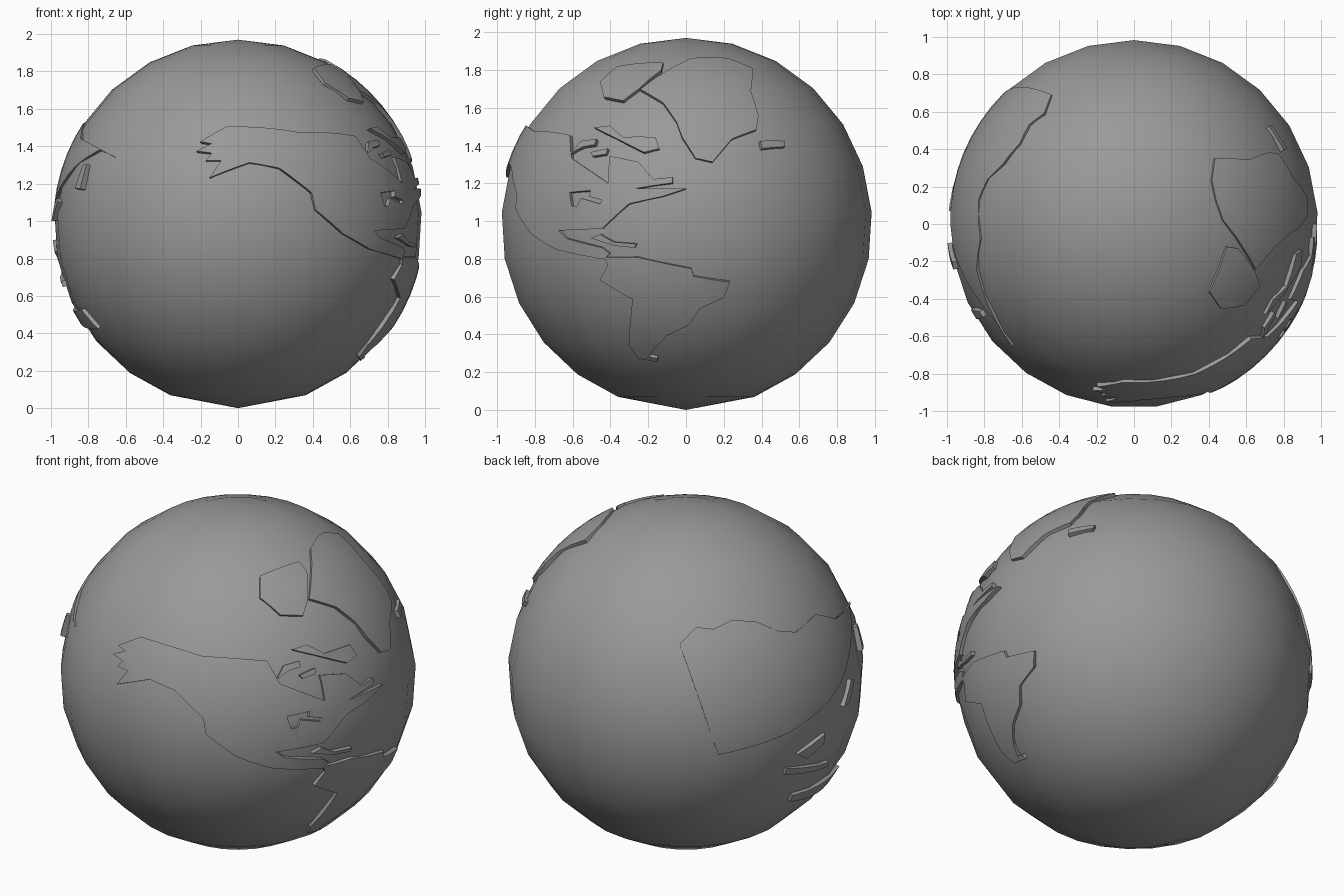
import bpy, bmesh, math, random
from mathutils import Vector, Matrix

random.seed(4)
RADIUS = 0.985
CENTRE = Vector((0, 0, RADIUS))
STEP = math.radians(14.4)

default_cube = bpy.data.objects.get("Cube")
if default_cube:
    bpy.data.objects.remove(default_cube, do_unlink=True)

grey = bpy.data.materials.new("plain_grey")
grey.use_nodes = True
grey.diffuse_color = (0.32, 0.32, 0.32, 1)
grey.node_tree.nodes["Principled BSDF"].inputs["Base Color"].default_value = grey.diffuse_color


def make_object(name, mesh):
    obj = bpy.data.objects.new(name, mesh)
    bpy.context.scene.collection.objects.link(obj)
    return obj


def mesh_from(bm, name):
    mesh = bpy.data.meshes.new(name)
    bm.to_mesh(mesh)
    bm.free()
    return mesh


def finish(obj):
    obj.data.materials.clear()
    obj.data.materials.append(grey)
    bpy.ops.object.select_all(action="DESELECT")
    obj.select_set(True)
    bpy.context.view_layer.objects.active = obj
    bpy.ops.object.shade_smooth_by_angle(angle=math.radians(30))


# Outline helpers: hundredths of a unit, each lifted onto the ball from one side
def lift(a, b):
    return math.sqrt(max(0.0, RADIUS ** 2 - a * a - b * b))


def outline(points, place):
    return [place(a / 100, b / 100).normalized() for a, b in points]


def front(*points):
    return outline(points, lambda x, z: Vector((x, -lift(x, z - RADIUS), z - RADIUS)))


def east(*points):
    return outline(points, lambda y, z: Vector((lift(y, z - RADIUS), y, z - RADIUS)))


def west(*points):
    return outline(points, lambda y, z: Vector((-lift(y, z - RADIUS), y, z - RADIUS)))


def top(*points):
    return outline(points, lambda x, y: Vector((x, y, lift(x, y))))


def islets(view, size, *centres):
    """Small irregular five-sided islands around the given centres."""
    shapes = []
    for a, b in centres:
        corners = []
        for k in range(5):
            turn = k * math.tau / 5
            reach = size * random.uniform(0.7, 1.3)
            corners.append((a + 1.3 * reach * math.cos(turn), b + 0.7 * reach * math.sin(turn)))
        shapes.append(view(*corners))
    return shapes


# Radial wedge through the ball below each outline
def wedges(name, outlines):
    bm = bmesh.new()
    for points in outlines:
        axis = sum(points, Vector()).normalized()
        rings = []
        for height in (0.4, 1.1):
            rings.append([bm.verts.new(CENTRE + p * (height / p.dot(axis))) for p in points])
        low, high = rings
        bm.faces.new(low[::-1])
        bm.faces.new(high)
        for i in range(len(points)):
            j = (i + 1) % len(points)
            bm.faces.new((low[i], low[j], high[j], high[i]))
    bmesh.ops.recalc_face_normals(bm, faces=bm.faces)
    return make_object(name, mesh_from(bm, name))


# Thin hollow crust that gives every plate its curved top
def crust(radius):
    bm = bmesh.new()
    at = Matrix.Translation(CENTRE)
    inner = bmesh.ops.create_uvsphere(bm, u_segments=64, v_segments=32, radius=0.95, matrix=at)
    bmesh.ops.reverse_faces(bm, faces=list({f for v in inner["verts"] for f in v.link_faces}))
    bmesh.ops.create_uvsphere(bm, u_segments=64, v_segments=32, radius=radius, matrix=at)
    obj = make_object("crust_cutter", mesh_from(bm, "crust_cutter"))
    obj.hide_render = True
    return obj


def cut(obj, cutter, operation):
    mod = obj.modifiers.new("cut", "BOOLEAN")
    mod.operation, mod.solver, mod.object = operation, "EXACT", cutter
    graph = bpy.context.evaluated_depsgraph_get()
    result = bpy.data.meshes.new_from_object(obj.evaluated_get(graph))
    obj.modifiers.clear()
    obj.data = result
    bpy.data.objects.remove(cutter, do_unlink=True)


def plate(name, *outlines, radius=0.997, holes=()):
    obj = wedges(name, outlines)
    cut(obj, crust(radius), "INTERSECT")
    if holes:
        cut(obj, wedges("hole_cutter", holes), "DIFFERENCE")
    finish(obj)


# Ocean ball: a half-circle profile spun in 25 steps
bm = bmesh.new()
angles = [math.pi / 2 - STEP * k for k in range(12)] + [-math.pi / 2]
verts = [bm.verts.new(CENTRE + RADIUS * Vector((0, math.cos(a), math.sin(a)))) for a in angles]
edges = [bm.edges.new(pair) for pair in zip(verts, verts[1:])]
bmesh.ops.spin(bm, geom=verts + edges, cent=CENTRE, axis=(0, 0, 1), angle=math.tau, steps=25)
bmesh.ops.remove_doubles(bm, verts=bm.verts, dist=0.001)
bmesh.ops.recalc_face_normals(bm, faces=bm.faces)
finish(make_object("ocean_ball", mesh_from(bm, "ocean_ball")))

# Western continents
lakes = east((-61, 115), (-50, 116), (-51, 113), (-44, 111), (-45, 109), (-55, 112), (-57, 108), (-60, 108))
plate("north_continent",
      front((-15, 123), (6, 131), (22, 128), (39, 115), (41, 106), (56, 93), (70, 85))
      + east((-43, 80), (-40, 83), (-44, 86), (-63, 91), (-67, 95), (-44, 96), (-30, 109),
             (-12, 113), (0, 117), (-27, 117), (-7, 120), (-7, 123), (-17, 122), (-25, 131),
             (-40, 134), (-41, 120), (-60, 133))
      + front((62, 145), (32, 147), (-6, 150), (-20, 142), (-14, 141), (-22, 137), (-14, 136),
              (-17, 132), (-9, 132)),
      holes=[lakes])
plate("south_continent",
      east((-43, 81), (-25, 81), (3, 75), (4, 71), (23, 68), (20, 60), (7, 54), (2, 46), (-10, 40),
           (-17, 33), (-20, 27), (-25, 28), (-30, 35), (-28, 59), (-45, 69), (-41, 77)))
plate("southern_tip_island", east((-20, 29), (-15, 28), (-15, 26), (-20, 27)))
plate("caribbean_island", east((-50, 91), (-45, 93), (-38, 89), (-26, 88), (-27, 86), (-37, 87)))

# Northern islands
plate("great_north_island",
      east((-24, 169), (-6, 181), (2, 185), (13, 186), (23, 185), (35, 180), (34, 168), (38, 155),
           (37, 148), (24, 143), (14, 131), (5, 133), (-2, 144), (-5, 152), (-12, 162)))
plate("polar_island",
      east((-12, 183), (-36, 181), (-45, 173), (-43, 165), (-33, 163), (-25, 169), (-13, 179)))
plate("bay_island",
      east((-48, 149), (-40, 150), (-33, 144), (-16, 144), (-14, 138), (-22, 136), (-30, 140), (-42, 146)))
plate("inner_bay_islands",
      east((-61, 135), (-55, 142), (-47, 143), (-48, 140), (-54, 139)),
      east((-50, 136), (-41, 138), (-42, 135), (-49, 134)))
plate("strait_islands",
      east((-78, 153), (-65, 153), (-66, 148), (-75, 147)),
      front((34, 152), (40, 155), (45, 153), (42, 149)))
plate("arctic_islets",
      *islets(east, 4, (-72, 158), (-63, 165), (-54, 169), (-45, 168), (-57, 162),
              (-44, 160), (-65, 157), (-54, 154), (-44, 155)))
plate("ocean_island", east((39, 142), (52, 142), (52, 139), (40, 138)))

# Eastern continent and its islands
plate("east_continent",
      top((-44, 69), (-48, 59), (-56, 53), (-61, 43), (-70, 32), (-78, 24), (-83, 13), (-82, -8),
          (-84, -24), (-77, -45), (-65, -65))
      + west((-52, 138), (-38, 131), (-12, 114), (5, 107), (33, 99), (69, 93)),
      radius=0.988)
plate("island_arc",
      west((-10, 100), (-16, 100), (-24, 110), (-20, 112)),
      west((-45, 117), (-50, 117), (-49, 130), (-46, 130)), radius=1.004)
plate("tropical_islands",
      west((33, 77), (-3, 68), (-3, 65), (33, 73)),
      west((27, 84), (7, 90), (7, 84), (20, 79)))
plate("southern_bar_island", west((21, 55), (-28, 53), (-34, 43), (20, 50)))
plate("polar_islets",
      *islets(top, 3, (-79, -2), (-78, -10), (-49, 43), (-15, 59), (-10, 62)), radius=0.996)
